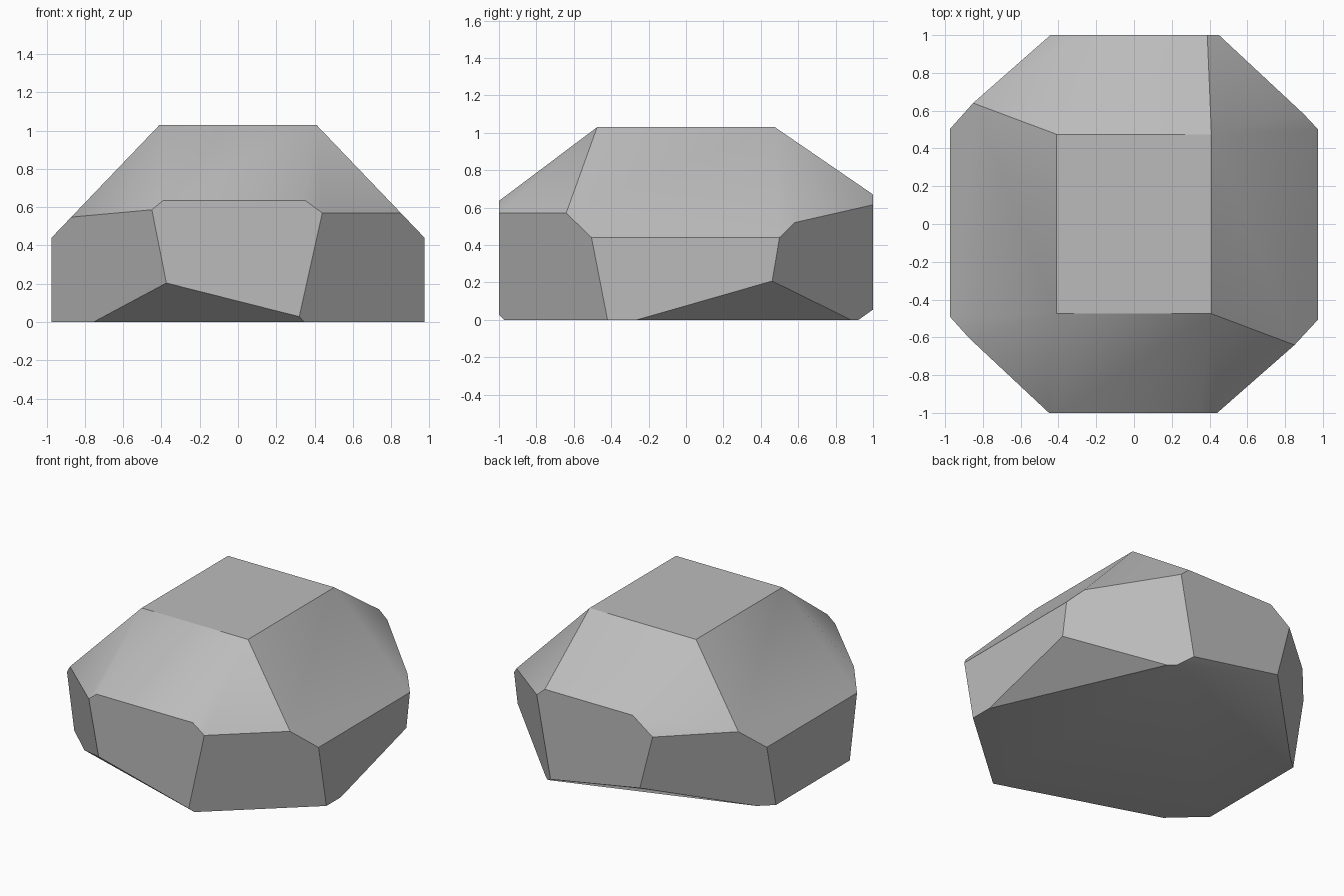
import bpy, bmesh, math
from mathutils import Vector

cube = bpy.data.objects.get("Cube")
if cube:
    bpy.data.objects.remove(cube, do_unlink=True)

HALF_X, HALF_Y, HEIGHT = 0.975, 1.0, 1.03
TOP_X, TOP_Y = 0.41, 0.475


def chip(bm, normal, point):
    """Slice off everything beyond a plane and cap the opening."""
    bmesh.ops.bisect_plane(bm, geom=bm.verts[:] + bm.edges[:] + bm.faces[:],
                           dist=0.0005, plane_co=point,
                           plane_no=normal.normalized(), clear_outer=True)
    rim = [e for e in bm.edges if e.is_boundary]
    bmesh.ops.holes_fill(bm, edges=rim, sides=0)


def chip_at(bm, normal, distance):
    """Chip by the plane where normal . p = distance."""
    chip(bm, normal, normal * (distance / normal.length_squared))


# Stone block
bm = bmesh.new()
bmesh.ops.create_cube(bm, size=1)
for v in bm.verts:
    v.co = Vector((v.co.x * 2 * HALF_X, v.co.y * 2 * HALF_Y, (v.co.z + 0.5) * HEIGHT))

# Sloping shoulders around the flat top
for normal in ((1.044, 0, 1), (-1.044, 0, 1), (0, -0.752, 1), (0, 0.686, 1)):
    n = Vector(normal)
    chip(bm, n, Vector((math.copysign(TOP_X, n.x), math.copysign(TOP_Y, n.y), HEIGHT)))

# Corner facets running down from each corner of the top
for normal in ((0.176, -0.201, 0.241), (-0.2, -0.19, 0.243),
               (0.224, 0.183, 0.253), (-0.182, 0.214, 0.251)):
    n = Vector(normal)
    chip(bm, n, Vector((math.copysign(TOP_X, n.x), math.copysign(TOP_Y, n.y), HEIGHT)))

# Steep corner walls, then the undercuts at front, right and back
for normal, distance in (((1, -1.139, -0.222), 1.453), ((-1, -1.087, -0.198), 1.421),
                         ((1, 1.116, -0.189), 1.45), ((-1, 1.131, -0.257), 1.43),
                         ((-0.253, -0.775, -1), 0.666), ((0.645, 0.287, -1), 0.554),
                         ((-0.179, 0.531, -1), 0.415)):
    chip_at(bm, Vector(normal), distance)

bmesh.ops.remove_doubles(bm, verts=bm.verts, dist=0.003)
bmesh.ops.recalc_face_normals(bm, faces=bm.faces)
mesh = bpy.data.meshes.new("rock")
bm.to_mesh(mesh)
bm.free()
rock = bpy.data.objects.new("rock", mesh)
bpy.context.collection.objects.link(rock)

# Grey stone
stone = bpy.data.materials.new("grey_stone")
stone.use_nodes = True
colour = (0.5, 0.5, 0.5, 1)
stone.diffuse_color = colour
stone.node_tree.nodes["Principled BSDF"].inputs["Base Color"].default_value = colour
mesh.materials.append(stone)

# Soft shading across the shallow edges only
bpy.context.view_layer.objects.active = rock
rock.select_set(True)
bpy.ops.object.shade_smooth_by_angle(angle=math.radians(33.5))
